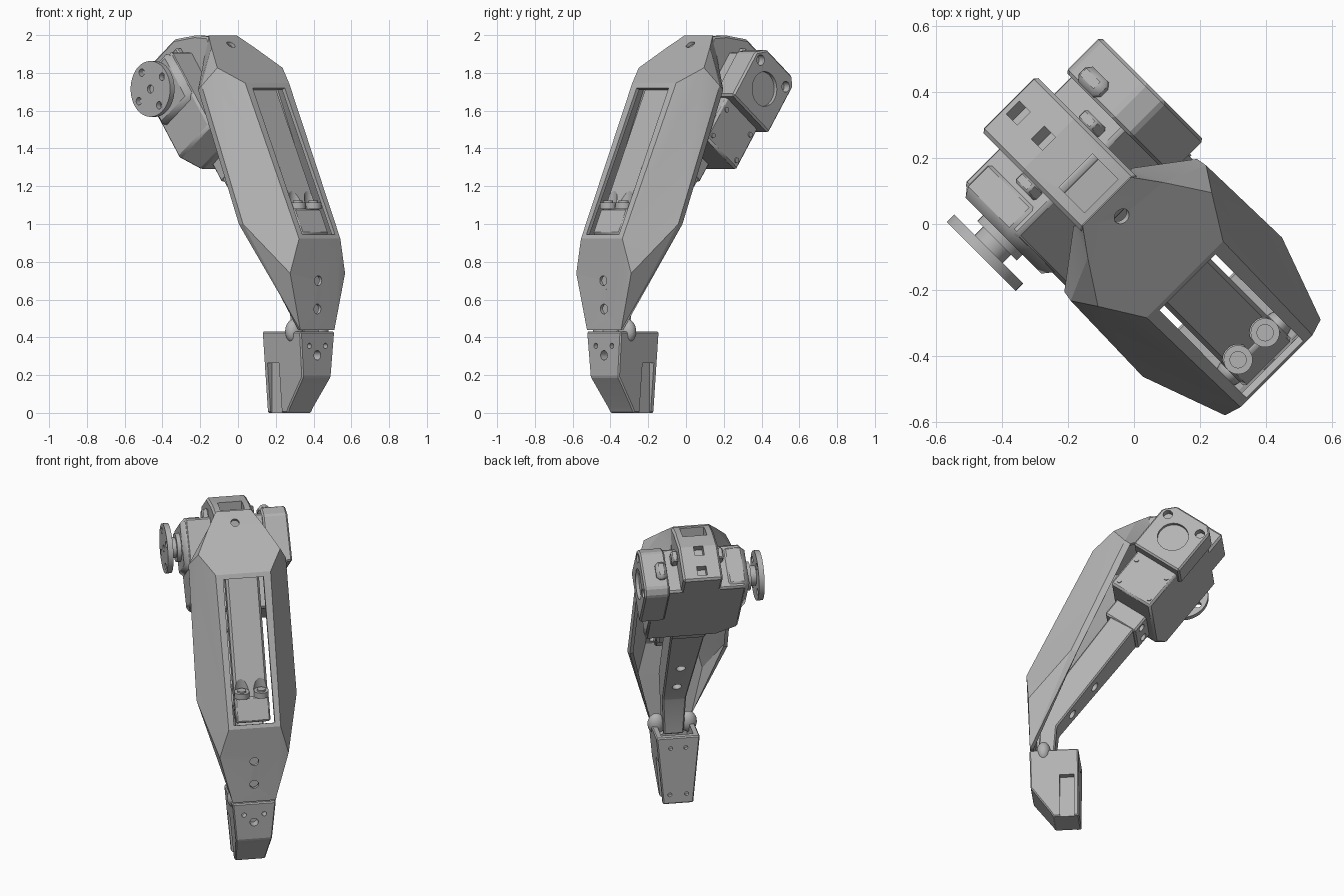
import bpy, bmesh, math
from mathutils import Matrix, Vector

cube = bpy.data.objects.get("Cube")
if cube:
    bpy.data.objects.remove(cube)

grey = bpy.data.materials.new("light grey")
grey.use_nodes = True
grey.diffuse_color = (0.45, 0.45, 0.45, 1)
grey.node_tree.nodes["Principled BSDF"].inputs["Base Color"].default_value = (0.45, 0.45, 0.45, 1)


def frame(origin, e1, e3):
    """Local axes: e1 along the part, Y sideways, e3 outward."""
    e1, e3 = Vector(e1).normalized(), Vector(e3).normalized()
    rot = Matrix((e1, Vector((0, 1, 0)), e3)).transposed().to_4x4()
    return Matrix.Translation(origin) @ rot


# The leg reaches outward along local X, turned 45 degrees in plan
LEG = Matrix.Rotation(-math.pi / 4, 4, "Z") @ Matrix.Translation((0, -0.01, 0))
BASE = Matrix.Identity(4)
SERVO = frame((-0.258, 0, 1.715), (0.6, 0, -0.8), (0.8, 0, 0.6))
SHIN = frame((0.4175, 0, 1.33), (0.434, 0, -0.901), (0.901, 0, 0.434))


def finish(name, bm, fr=BASE, bevel=0.0, solid=0.0, cuts=()):
    bmesh.ops.recalc_face_normals(bm, faces=bm.faces)
    bm.transform(LEG @ fr)
    me = bpy.data.meshes.new(name)
    bm.to_mesh(me)
    bm.free()
    ob = bpy.data.objects.new(name, me)
    bpy.context.collection.objects.link(ob)
    me.materials.append(grey)
    if solid:
        m = ob.modifiers.new("thickness", "SOLIDIFY")
        m.thickness, m.offset = solid, 0
    if bevel:
        m = ob.modifiers.new("bevel", "BEVEL")
        m.width, m.segments, m.limit_method = bevel, 1, "ANGLE"
    for c in cuts:
        m = ob.modifiers.new("cut", "BOOLEAN")
        m.object, m.solver = c, "EXACT"
    if cuts:
        # Bake the cuts so that the cutters can go
        dg = bpy.context.evaluated_depsgraph_get()
        dg.update()
        baked = bpy.data.meshes.new_from_object(ob.evaluated_get(dg))
        ob.modifiers.clear()
        ob.data = baked
        for c in cuts:
            bpy.data.objects.remove(c)
    bpy.ops.object.select_all(action="DESELECT")
    ob.select_set(True)
    bpy.context.view_layer.objects.active = ob
    bpy.ops.object.shade_smooth_by_angle(angle=math.radians(16))
    return ob


def box(name, lo, hi, fr=BASE, **kw):
    bm = bmesh.new()
    lo, hi = Vector(lo), Vector(hi)
    bmesh.ops.create_cube(bm, size=1, matrix=Matrix.Translation((lo + hi) / 2) @ Matrix.Diagonal((*(hi - lo), 1)))
    return finish(name, bm, fr, **kw)


def rod(name, a, b, r, fr=BASE, sides=32, **kw):
    a, b = Vector(a), Vector(b)
    mat = Matrix.Translation((a + b) / 2) @ (b - a).to_track_quat("Z", "Y").to_matrix().to_4x4()
    bm = bmesh.new()
    bmesh.ops.create_cone(bm, cap_ends=True, segments=sides, radius1=r, radius2=r, depth=(b - a).length, matrix=mat)
    return finish(name, bm, fr, **kw)


def prism(name, pts, half, fr=BASE, **kw):
    """Side profile (X, Z) given a half width that may vary with Z."""
    bm = bmesh.new()
    sides = [[bm.verts.new((x, s * half(z), z)) for x, z in pts] for s in (-1, 1)]
    for side in sides:
        bm.faces.new(side)
    for i in range(len(pts)):
        j = (i + 1) % len(pts)
        bm.faces.new((sides[0][i], sides[0][j], sides[1][j], sides[1][i]))
    return finish(name, bm, fr, **kw)


def slab(name, outline, vec, fr=BASE, **kw):
    """Flat outline of 3D points pushed out along vec."""
    bm = bmesh.new()
    near = bm.faces.new([bm.verts.new(p) for p in outline])
    bm.faces.new([bm.verts.new(v.co) for v in reversed(near.verts)])
    far = bmesh.ops.extrude_face_region(bm, geom=[near])["geom"]
    bmesh.ops.translate(bm, verts=[g for g in far if isinstance(g, bmesh.types.BMVert)], vec=vec)
    bmesh.ops.remove_doubles(bm, verts=bm.verts, dist=0.0001)
    return finish(name, bm, fr, **kw)


# Faceted leg shell with a long front window and a narrow neck
P = dict(a0=(-0.11, 0.10, 1.99), a1=(-0.028, 0.155, 1.925), c=(0.095, 0.237, 1.82), o1=(0.03, 0.28, 1.73),
         f1=(0.22, 0.16, 1.74), o2=(0.345, 0.288, 1.0), f2=(0.612, 0.15, 0.92),
         k=(0.598, 0.198, 0.74), f3=(0.593, 0.125, 0.44), w1=(0.23, 0.12, 1.715),
         w2=(0.604, 0.122, 0.94), r0=(-0.12, 0.115, 1.85), r1=(0.0, 0.275, 1.71), r2=(0.31, 0.28, 1.0))
bm = bmesh.new()
R = {n: bm.verts.new(p) for n, p in P.items()}
L = {n: bm.verts.new((p[0], -p[1], p[2])) for n, p in P.items()}
for V in (R, L):
    for face in ("a1 o1 c", "c o1 o2", "c o2 f2 f1", "f1 f2 w2 w1", "f2 o2 k", "k o2 f3",
                 "o1 r1 r2 o2", "o2 r2 f3", "a0 r0 a1", "a1 r0 r1 o1"):
        bm.faces.new([V[n] for n in face.split()])
for band in ("a0 a1 c f1", "f1 w1", "w2 f2", "f2 k f3"):
    names = band.split()
    bm.faces.new([R[n] for n in names] + [L[n] for n in reversed(names)])
shell_cuts = [rod("cut", (0.57, 0, z), (0.7, 0, z), 0.026) for z in (0.55, 0.70)]
shell_cuts.append(rod("cut", (-0.11, 0, 1.86), (0.01, 0, 2.02), 0.025))
finish("leg_shell", bm, solid=0.022, cuts=shell_cuts)

# Scalloped cover inside the window, with two screws and a lower saddle
scoops = [rod("cut", (0.515, s * 0.058, 1.11), (0.515, s * 0.058, 1.6), 0.047) for s in (-1, 1)]
box("window_cover", (-0.45, -0.1, -0.1), (0.36, 0.1, -0.022), SHIN, bevel=0.014, cuts=scoops)
box("window_saddle", (0.27, -0.102, -0.07), (0.42, 0.102, -0.008), SHIN, bevel=0.01)
for s in (-1, 1):
    rod("cover_screw", (0.515, s * 0.058, 1.08), (0.515, s * 0.058, 1.115), 0.044)
    rod("screw_centre", (0.515, s * 0.058, 1.1), (0.515, s * 0.058, 1.125), 0.026)

# Rear link between servo bracket and foot
link_cuts = [rod("cut", (x - 0.14, 0, z - 0.1), (x + 0.04, 0, z + 0.03), 0.028)
             for x, z in ((0.24, 0.92), (0.37, 0.74))]
prism("rear_link", [(-0.01, 1.24), (0.13, 1.33), (0.55, 0.75), (0.56, 0.38), (0.47, 0.38), (0.45, 0.62)],
      lambda z: 0.04 + 0.05 * z, bevel=0.008, cuts=link_cuts)
bracket_cuts = [rod("cut", (0.48, s * 0.055, -0.2), (0.48, s * 0.055, 0), 0.024, SERVO) for s in (-1, 1)]
box("link_bracket", (0.41, -0.105, -0.1), (0.545, 0.105, 0.12), SERVO, bevel=0.01, cuts=bracket_cuts)

# Flattened ankle balls
for s in (-1, 1):
    bm = bmesh.new()
    bmesh.ops.create_uvsphere(bm, u_segments=28, v_segments=18, radius=1,
                              matrix=Matrix.Translation((0.525, s * 0.095, 0.432)) @ Matrix.Diagonal((0.042, 0.052, 0.064, 1)))
    finish("ankle_ball", bm)

# Foot with hollow top, side grooves and bolt holes
foot_cuts = [box("cut", (0.355, -0.095, 0.33), (0.56, 0.095, 0.5)),
             rod("cut", (0.55, 0, 0.305), (0.7, 0, 0.305), 0.025)]
for s in (-1, 1):
    foot_cuts += [rod("cut", (0.55, s * 0.06, 0.355), (0.7, s * 0.06, 0.355), 0.014),
                  box("cut", (0.345, s * 0.14 - 0.06, -0.02), (0.43, s * 0.14 + 0.06, 0.265))]
    foot_cuts += [rod("cut", (0.28, s * v, z), (0.34, s * v, z), 0.012) for v, z in ((0.05, 0.06), (0.045, 0.36))]
prism("foot", [(0.318, 0), (0.47, 0), (0.487, 0.03), (0.602, 0.19), (0.607, 0.43), (0.318, 0.43)],
      lambda z: 0.09 + 0.092 * z, bevel=0.007, cuts=foot_cuts)

# Servo body with a chamfered lower left corner, and its left casing
slab("servo_body", [(d, v, -0.145) for d, v in
                    ((-0.14, -0.27), (0.35, -0.27), (0.43, -0.15), (0.43, 0.275), (-0.14, 0.275))],
     (0, 0, 0.29), SERVO, bevel=0.012)
box("servo_left_cap", (-0.15, -0.295, -0.14), (0.16, -0.15, 0.14), SERVO, bevel=0.03)
for s in (-1, 1):
    for d in (0.22, 0.39):
        rod("casing_screw", (d, 0.27, s * 0.11), (d, 0.281, s * 0.11), 0.014, SERVO)

# Right end cap with round recess and screw holes
cap_cuts = [rod("cut", (0, 0.32, 0), (0, 0.4, 0), 0.092, SERVO)]
for n in (0.115, -0.12):
    cap_cuts.append(rod("cut", (-0.105, 0.3, n), (-0.105, 0.4, n), 0.028, SERVO))
t = 0.167
slab("servo_right_cap", [(d, 0.19, n) for d, n in
                         ((-0.18, -t + 0.04), (-0.18, t - 0.06), (-0.12, t), (t, t), (t, -t), (-0.14, -t))],
     (0, 0.15, 0), SERVO, bevel=0.01, cuts=cap_cuts)
box("cable_plug", (-0.215, 0.195, -0.08), (-0.165, 0.26, 0.03), SERVO, bevel=0.018)

# Output horn on the left
rod("horn_shaft", (0, -0.36, 0), (0, -0.27, 0), 0.06, SERVO)
rod("horn_collar", (0, -0.32, 0), (0, -0.27, 0), 0.085, SERVO)
horn_cuts = [rod("cut", (0, -0.42, 0), (0, -0.37, 0), 0.022, SERVO)]
for i in range(4):
    a = math.radians(90 * i)
    d, n = 0.108 * math.cos(a), 0.108 * math.sin(a)
    horn_cuts.append(rod("cut", (d, -0.42, n), (d, -0.3, n), 0.02, SERVO))
rod("horn_disc", (0, -0.388, 0), (0, -0.355, 0), 0.148, SERVO, sides=48, cuts=horn_cuts)

# Top housing that ties the servo to the shell
house_cuts = [box("cut", (-0.24, -0.072, 1.9), (-0.13, 0.072, 2.1))]
house_cuts += [box("cut", (-0.32, -0.028, n - 0.03), (-0.22, 0.028, n + 0.03), SERVO) for n in (-0.085, 0.05)]
prism("top_housing", [(-0.268, -0.145), (-0.268, 0.08), (-0.19, 0.22), (-0.125, 0.295), (0.0, 0.26), (0.1, 0.14), (-0.1, -0.145)],
      lambda z: 0.118, SERVO, bevel=0.012, cuts=house_cuts)
for s in (-1, 1):
    box("housing_tab", (-0.2, s * 0.135 - 0.02, 0.03), (-0.12, s * 0.135 + 0.02, 0.1), SERVO, bevel=0.008)
